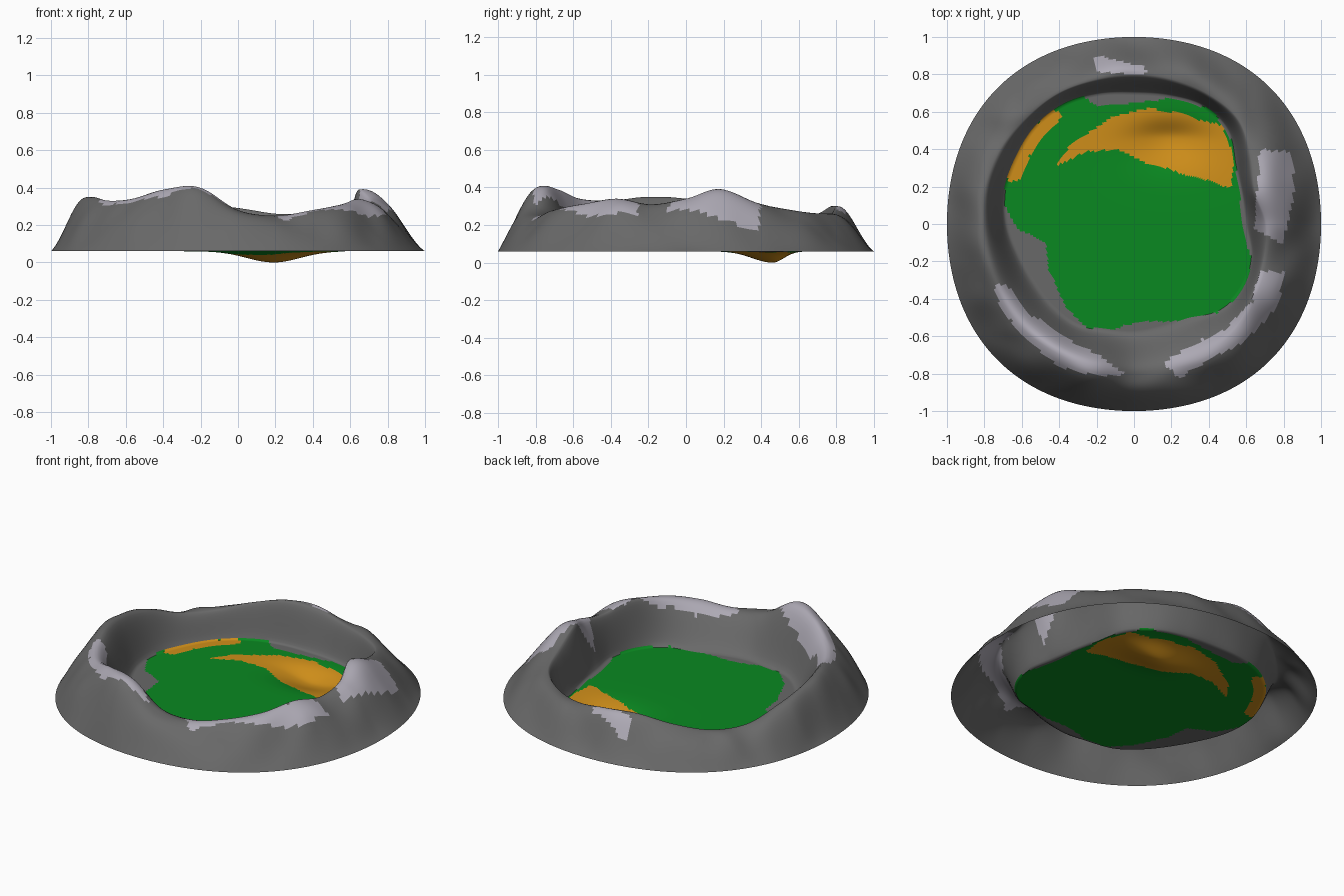
import bpy, bmesh, math
from mathutils import noise, Vector

if "Cube" in bpy.data.objects:
    bpy.data.objects.remove(bpy.data.objects["Cube"])

BASE = 0.06
N_ANG, N_FLOOR, N_IN, N_OUT = 288, 56, 12, 16

# Ring wall sampled every 15 degrees: inner foot radius, crest radius, crest height
FOOT = [.60, .60, .63, .71, .73, .71, .70, .72, .74, .74, .72, .71,
        .68, .64, .62, .62, .62, .59, .58, .57, .58, .65, .67, .65]
CREST_R = [.71, .67, .72, .79, .80, .80, .80, .80, .81, .81, .82, .82,
           .81, .80, .80, .80, .79, .79, .79, .79, .80, .78, .74, .72]
CREST_Z = [.34, .39, .32, .28, .26, .26, .29, .30, .26, .22, .23, .30,
           .34, .35, .33, .34, .39, .40, .28, .25, .28, .31, .34, .31]

# Colour outlines in plan
GRASS = [(-.70, .1), (-.62, -.03), (-.48, -.1), (-.45, -.25), (-.35, -.45), (-.25, -.55),
         (-.1, -.57), (0, -.53), (.3, -.5), (.45, -.48), (.6, -.35), (.63, -.2), (.58, 0),
         (.55, .2), (.53, .45), (.4, .62), (.2, .67), (0, .65), (-.2, .63), (-.3, .7),
         (-.4, .68), (-.55, .55), (-.65, .4), (-.69, .25)]
SAND = [[(-.43, .3), (-.32, .44), (-.2, .53), (-.08, .59), (.08, .62), (.25, .59),
         (.48, .52), (.53, .4), (.52, .19), (.3, .26), (.1, .32), (-.1, .4), (-.25, .39)],
        [(-.67, .23), (-.63, .4), (-.54, .53), (-.42, .62), (-.38, .57), (-.47, .48),
         (-.55, .37), (-.6, .23)]]
PALE = [[(-.75, -.33), (-.68, -.33), (-.55, -.48), (-.38, -.6), (-.15, -.72), (-.05, -.8),
         (-.2, -.81), (-.4, -.76), (-.58, -.62), (-.7, -.48)],
        [(.15, -.75), (.3, -.65), (.5, -.55), (.63, -.42), (.67, -.25), (.8, -.25),
         (.78, -.42), (.65, -.58), (.45, -.7), (.25, -.82)],
        [(.64, -.02), (.67, .4), (.84, .38), (.86, .2), (.8, -.12)],
        [(-.22, .9), (-.2, .82), (.06, .8), (.05, .85)]]


def sample(table, a):
    """Smooth closed interpolation of a 24-entry table."""
    u = a / math.tau * 24
    i, t = int(u), u - int(u)
    p = [table[(i + k) % 24] for k in (-1, 0, 1, 2)]
    return .5 * (2 * p[1] + (p[2] - p[0]) * t + (2 * p[0] - 5 * p[1] + 4 * p[2] - p[3]) * t * t
                 + (3 * p[1] - p[0] - 3 * p[2] + p[3]) * t ** 3)


def inside(poly, x, y):
    hit = False
    for (x1, y1), (x2, y2) in zip(poly, poly[1:] + poly[:1]):
        if (y1 > y) != (y2 > y) and x < (x2 - x1) * (y - y1) / (y2 - y1) + x1:
            hit = not hit
    return hit


def floor_z(x, y):
    # sunken bunker: gentle slope on the near side, steep bank behind
    d = y - (.46 - .3 * (x - .18) ** 2)
    width = .15 if d < 0 else .085
    return BASE - .06 * math.exp(-((x - .19) / .2) ** 2 - (d / width) ** 2)


def column(a):
    """Points of one radial cross-section, centre outwards."""
    c, s = math.cos(a), math.sin(a)
    foot, rc, zc = (sample(t, a) for t in (FOOT, CREST_R, CREST_Z))
    outer = 1 + .03 * math.sin(2 * a) ** 2
    pts = []
    for i in range(1, N_FLOOR + 1):
        r = foot * i / N_FLOOR
        pts.append((r * c, r * s, floor_z(r * c, r * s)))
    for i in range(1, N_IN + 1):
        t = i / N_IN
        r = foot + (rc - foot) * t
        pts.append((r * c, r * s, BASE + (zc - BASE) * math.sin(t * math.pi / 2) ** 1.6))
    steep = .5 + .5 * max(0, -s, .6 * abs(math.sin(2 * a)))
    for i in range(1, N_OUT + 1):
        t = i / N_OUT
        r = rc + (outer - rc) * t
        k = steep * math.cos(t * math.pi / 2) + (1 - steep) * .5 * (1 + math.cos(t * math.pi))
        bump = .04 * math.sin(t * math.pi) * noise.noise(Vector((r * c * 5, r * s * 5, 1.3)))
        pts.append((r * c, r * s, BASE + (zc - BASE) * k + bump))
    return pts


def zone(x, y, ring):
    # wobble the outlines a little so the borders look natural
    w = noise.noise_vector(Vector((x * 9, y * 9, 0))) * .015
    x, y = x + w.x, y + w.y
    if ring > N_FLOOR:
        return "pale_rock" if any(inside(p, x, y) for p in PALE) else "crater_wall"
    if any(inside(p, x, y) for p in SAND):
        return "sand_bunkers"
    return "grass_floor" if inside(GRASS, x, y) else "crater_wall"


COLUMNS = [column(math.tau * j / N_ANG) for j in range(N_ANG)]


def build(name, color):
    """Make one object from the terrain faces that belong to the zone."""
    bm = bmesh.new()
    centre = bm.verts.new((0, 0, floor_z(0, 0)))
    cols = [[bm.verts.new(p) for p in col] for col in COLUMNS]
    for j in range(N_ANG):
        a, b = cols[j], cols[(j + 1) % N_ANG]
        for i in range(len(a)):
            quad = [centre, a[0], b[0]] if i == 0 else [a[i - 1], a[i], b[i], b[i - 1]]
            mid = sum((v.co for v in quad), Vector()) / len(quad)
            if zone(mid.x, mid.y, i) == name:
                bm.faces.new(quad).smooth = True
    bmesh.ops.delete(bm, geom=[v for v in bm.verts if not v.link_faces], context='VERTS')
    me = bpy.data.meshes.new(name)
    bm.to_mesh(me)
    bm.free()
    mat = bpy.data.materials.new(name + "_colour")
    mat.diffuse_color = color
    mat.use_nodes = True
    mat.node_tree.nodes["Principled BSDF"].inputs["Base Color"].default_value = mat.diffuse_color
    me.materials.append(mat)
    bpy.context.collection.objects.link(bpy.data.objects.new(name, me))


# Dark rock ring, pale crest patches, green floor, sand patches
build("crater_wall", (.14, .14, .14, 1))
build("pale_rock", (.42, .40, .46, 1))
build("grass_floor", (.003, .25, .015, 1))
build("sand_bunkers", (.62, .27, .01, 1))
